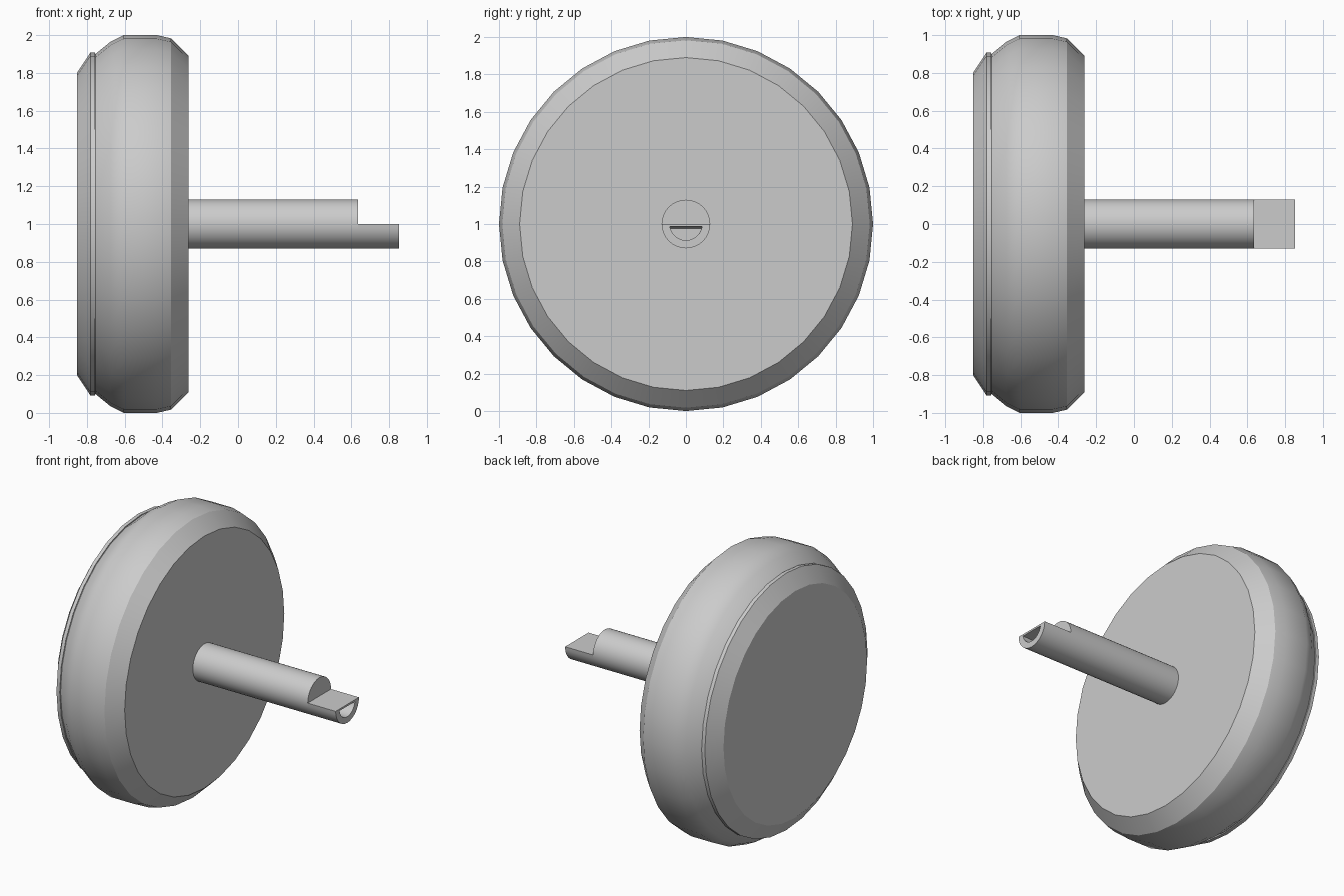
import bpy, bmesh
from math import sin, cos, pi, radians, asin

cube = bpy.data.objects.get("Cube")
if cube:
    bpy.data.objects.remove(cube, do_unlink=True)

SIDES = 32
AXIS_Z = 1.0

grey = bpy.data.materials.new("plain_grey")
grey.use_nodes = True
GREY = (0.6, 0.6, 0.6, 1)
grey.diffuse_color = GREY
grey.node_tree.nodes["Principled BSDF"].inputs["Base Color"].default_value = GREY


def circle(x, r):
    """Ring around the x axis."""
    return [(x, r * sin(2 * pi * i / SIDES), AXIS_Z + r * cos(2 * pi * i / SIDES))
            for i in range(SIDES)]


def half_moon(x, r, drop=0.0):
    """Lower part of a ring, cut flat at a distance below the axis."""
    a = asin(drop / r)
    n = SIDES // 2
    angles = [a + (pi - 2 * a) * i / n for i in range(n + 1)]
    return [(x, r * cos(t), AXIS_Z - r * sin(t)) for t in angles]


def loft(name, rings, cap_start=True):
    """Skin a chain of rings and close its ends."""
    bm = bmesh.new()
    loops = [[bm.verts.new(p) for p in ring] for ring in rings]
    for a, b in zip(loops, loops[1:]):
        for i in range(len(a)):
            j = (i + 1) % len(a)
            bm.faces.new((a[i], a[j], b[j], b[i]))
    if cap_start:
        bm.faces.new(loops[0])
    bm.faces.new(loops[-1])
    bmesh.ops.recalc_face_normals(bm, faces=bm.faces)
    # An open start can confuse the outward test: check the first side wall
    bm.faces.ensure_lookup_table()
    f = bm.faces[0]
    c = f.calc_center_median()
    if f.normal.y * c.y + f.normal.z * (c.z - AXIS_Z) < 0:
        bmesh.ops.reverse_faces(bm, faces=bm.faces)
    mesh = bpy.data.meshes.new(name)
    bm.to_mesh(mesh)
    bm.free()
    mesh.materials.append(grey)
    obj = bpy.data.objects.new(name, mesh)
    bpy.context.collection.objects.link(obj)
    bpy.ops.object.select_all(action='DESELECT')
    obj.select_set(True)
    bpy.context.view_layer.objects.active = obj
    bpy.ops.object.shade_smooth_by_angle(angle=radians(30))
    return obj


# Rounded wheel with a chamfered outer cap
wheel_profile = [(-0.765, 0.90), (-0.755, 0.90), (-0.675, 0.965), (-0.605, 1.0),
                 (-0.43, 1.0), (-0.355, 0.983), (-0.262, 0.89)]
loft("wheel", [circle(x, r) for x, r in wheel_profile])
cap_profile = [(-0.853, 0.80), (-0.782, 0.907), (-0.757, 0.907)]
loft("outer_cap", [circle(x, r) for x, r in cap_profile])

# Round shaft
loft("shaft", [circle(-0.28, 0.13), circle(0.635, 0.13)])

# Half-round tip with a half-moon socket in its end
loft("shaft_tip", [half_moon(0.635, 0.13), half_moon(0.853, 0.13),
                   half_moon(0.853, 0.087, 0.013), half_moon(0.66, 0.087, 0.024)],
     cap_start=False)
